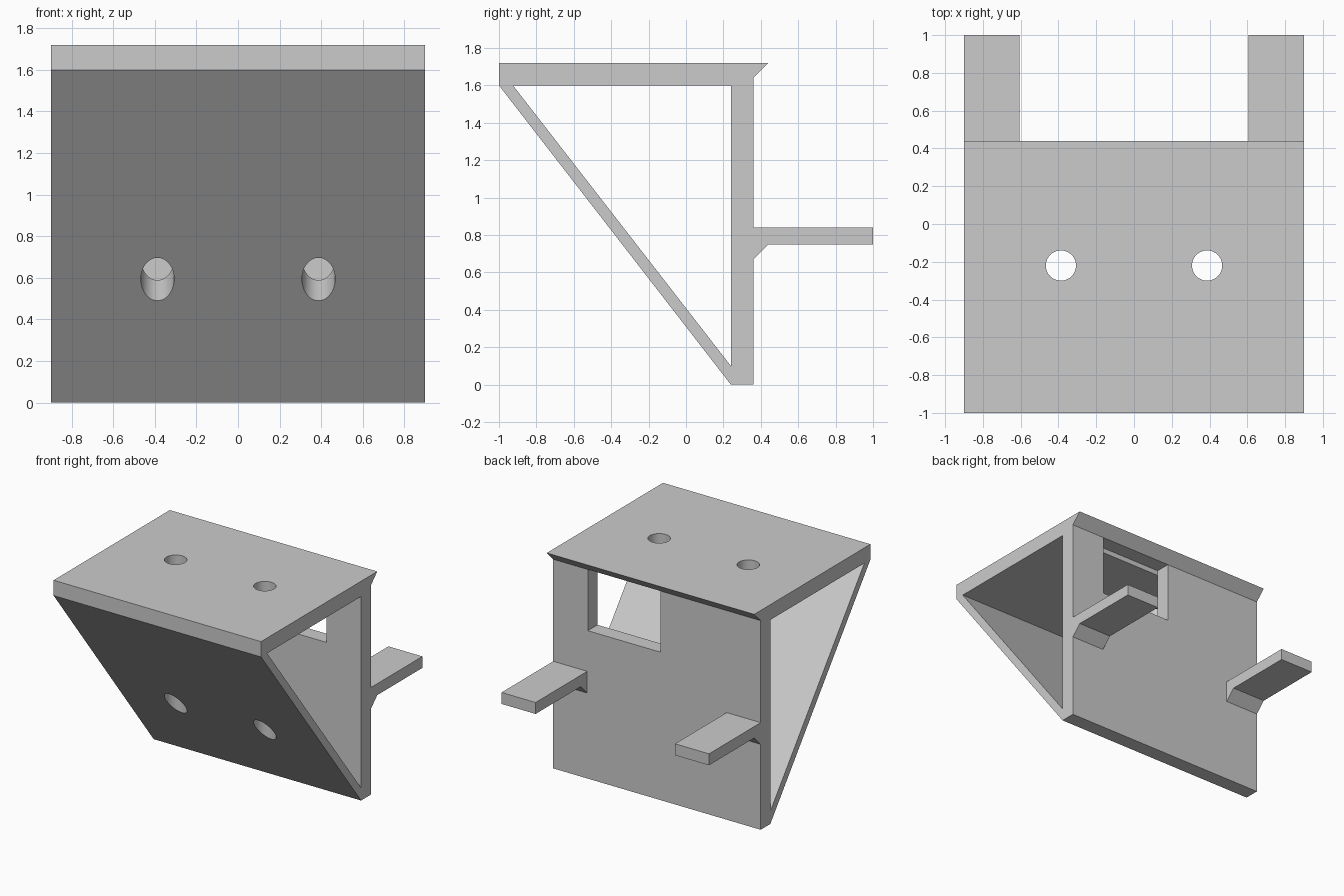
import bpy
import bmesh
from mathutils import Vector

cube = bpy.data.objects.get("Cube")
if cube:
    bpy.data.objects.remove(cube, do_unlink=True)

GREY = (0.6, 0.6, 0.6, 1.0)
grey = bpy.data.materials.new("plain grey")
grey.use_nodes = True
grey.diffuse_color = GREY
grey.node_tree.nodes["Principled BSDF"].inputs["Base Color"].default_value = GREY


def link(name, bm):
    """Turn a bmesh into a grey object."""
    bmesh.ops.recalc_face_normals(bm, faces=bm.faces)
    mesh = bpy.data.meshes.new(name)
    bm.to_mesh(mesh)
    bm.free()
    mesh.materials.append(grey)
    obj = bpy.data.objects.new(name, mesh)
    bpy.context.collection.objects.link(obj)
    return obj


def prism(name, profile, x0, x1):
    """Extrude a (y, z) profile from x0 to x1."""
    bm = bmesh.new()
    face = bm.faces.new([bm.verts.new((x0, y, z)) for y, z in profile])
    new = bmesh.ops.extrude_face_region(bm, geom=[face])["geom"]
    verts = [v for v in new if isinstance(v, bmesh.types.BMVert)]
    bmesh.ops.translate(bm, verts=verts, vec=Vector((x1 - x0, 0, 0)))
    return link(name, bm)


def drill(name, x, y, radius):
    """Tall upright cylinder used as a cutter."""
    bm = bmesh.new()
    bmesh.ops.create_cone(bm, cap_ends=True, segments=48, radius1=radius,
                          radius2=radius, depth=4)
    bmesh.ops.translate(bm, verts=bm.verts, vec=Vector((x, y, 1)))
    return link(name, bm)


def cut(target, cutter):
    """Subtract the cutter, then remove it."""
    cutter.hide_render = True
    mod = target.modifiers.new("cut", "BOOLEAN")
    mod.operation = "DIFFERENCE"
    mod.solver = "EXACT"
    mod.object = cutter
    bpy.context.view_layer.objects.active = target
    bpy.ops.object.modifier_apply(modifier=mod.name)
    bpy.data.objects.remove(cutter, do_unlink=True)


# Wedge-shaped frame: top plate with chamfered lip, back plate, sloping front
frame = prism("bracket_frame",
              [(-1, 1.72), (0.44, 1.72), (0.36, 1.64), (0.36, 0), (0.24, 0), (-1, 1.6)],
              -0.9, 0.9)

# Open triangular hollow from side to side
cut(frame, prism("hollow_cutter", [(-0.925, 1.6), (0.24, 1.6), (0.24, 0.1)], -1, 1))

# Off-centre window in the back plate
cut(frame, prism("window_cutter",
                 [(0.24, 1.16), (0.5, 1.16), (0.5, 1.64), (0.24, 1.64)], -0.03, 0.6))

# Pair of upright screw holes through the top plate and sloping front
for side in (-1, 1):
    cut(frame, drill("hole_cutter", side * 0.387, -0.22, 0.08))

# Rear tabs, each braced below by a small chamfer
tab_profile = [(0.36, 0.84), (1, 0.84), (1, 0.75), (0.44, 0.75), (0.36, 0.67)]
prism("left_tab", tab_profile, 0.605, 0.9)
prism("right_tab", tab_profile, -0.9, -0.605)

# Smooth hole walls, crisp edges elsewhere
bpy.ops.object.select_all(action="DESELECT")
frame.select_set(True)
bpy.context.view_layer.objects.active = frame
bpy.ops.object.shade_smooth_by_angle(angle=0.5)
